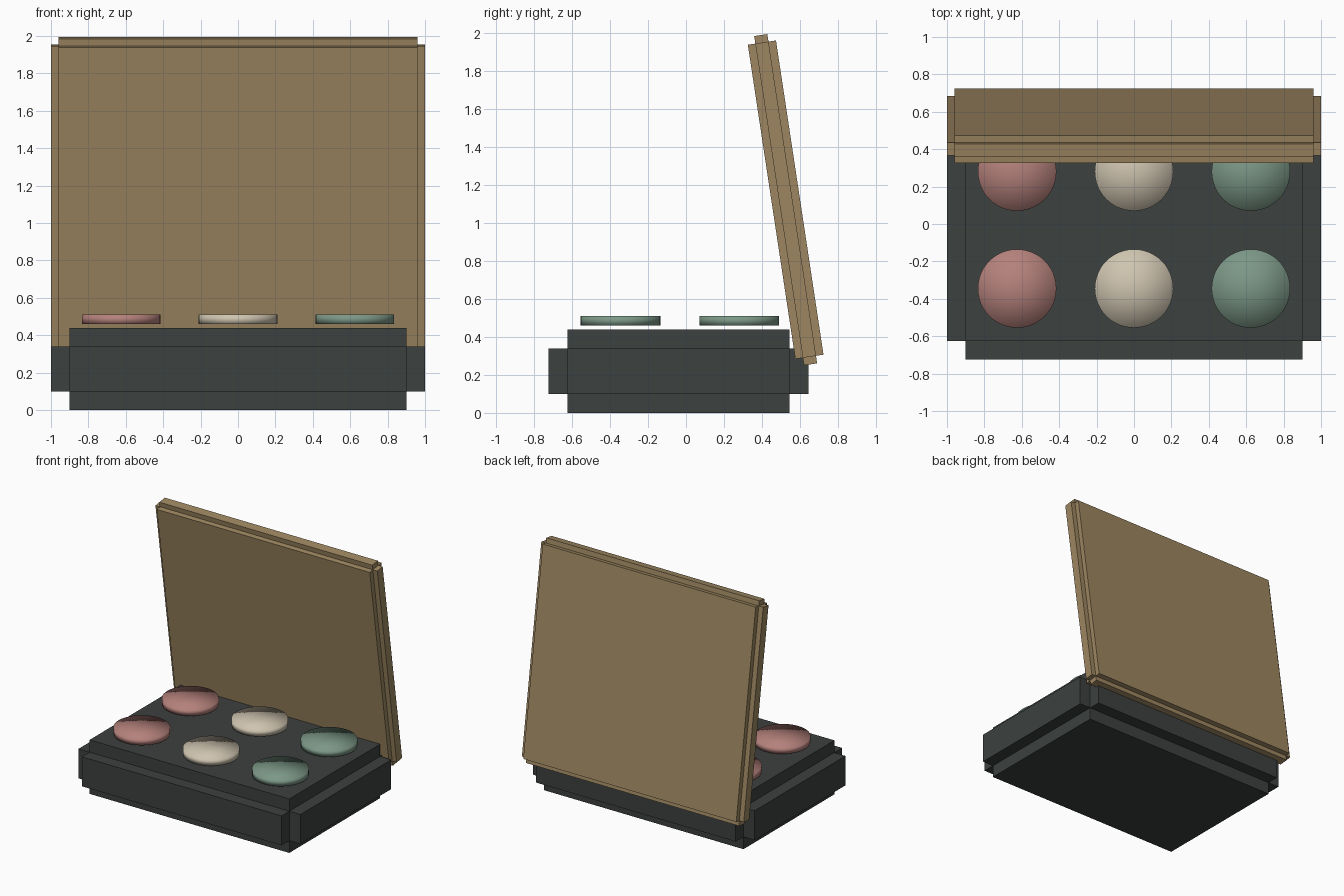
import bpy, math
from mathutils import Vector, Matrix

if "Cube" in bpy.data.objects:
    bpy.data.objects.remove(bpy.data.objects["Cube"])


def material(name, rgb):
    m = bpy.data.materials.new(name)
    m.diffuse_color = (*rgb, 1)
    m.use_nodes = True
    m.node_tree.nodes["Principled BSDF"].inputs["Base Color"].default_value = m.diffuse_color
    return m


def box(name, size, centre, mat, tilt=0):
    bpy.ops.mesh.primitive_cube_add(size=1)
    o = bpy.context.object
    o.name = o.data.name = name
    o.data.transform(Matrix.Diagonal((*size, 1)))
    o.location = centre
    o.rotation_euler.x = tilt
    o.data.materials.append(mat)
    return o


def stepped_slab(name, size, step, centre, mat, tilt=0):
    """Three crossed boxes, each reaching full size along one axis."""
    for i, axis in enumerate(("width", "depth", "height")):
        s = [v - 2 * step for v in size]
        s[i] = size[i]
        box(f"{name}_{axis}_block", s, centre, mat, tilt)


charcoal = material("charcoal", (0.045, 0.052, 0.050))
tan = material("tan", (0.34, 0.24, 0.12))
pan_mats = [material("rose", (0.46, 0.22, 0.20)),
            material("cream", (0.62, 0.55, 0.43)),
            material("sage", (0.20, 0.31, 0.24))]

# Case base
stepped_slab("base", (2.0, 1.37, 0.44), 0.10, (0, -0.04, 0.22), charcoal)

# Open lid leaning forward over the back edge
stepped_slab("lid", (2.0, 0.15, 1.754), 0.04, (0, 0.525, 1.123), tan,
             math.radians(8.6))

# Two rows of three round pans, smooth across the rim
for row, y in (("front", -0.345), ("back", 0.28)):
    for side, x, mat in zip(("left", "middle", "right"), (-0.625, 0, 0.625), pan_mats):
        bpy.ops.mesh.primitive_cylinder_add(vertices=48, radius=0.21, depth=0.05,
                                            end_fill_type='TRIFAN',
                                            location=(x, y, 0.485))
        pan = bpy.context.object
        pan.name = f"pan_{row}_{side}"
        pan.data.materials.append(mat)
        bpy.ops.object.shade_smooth()
